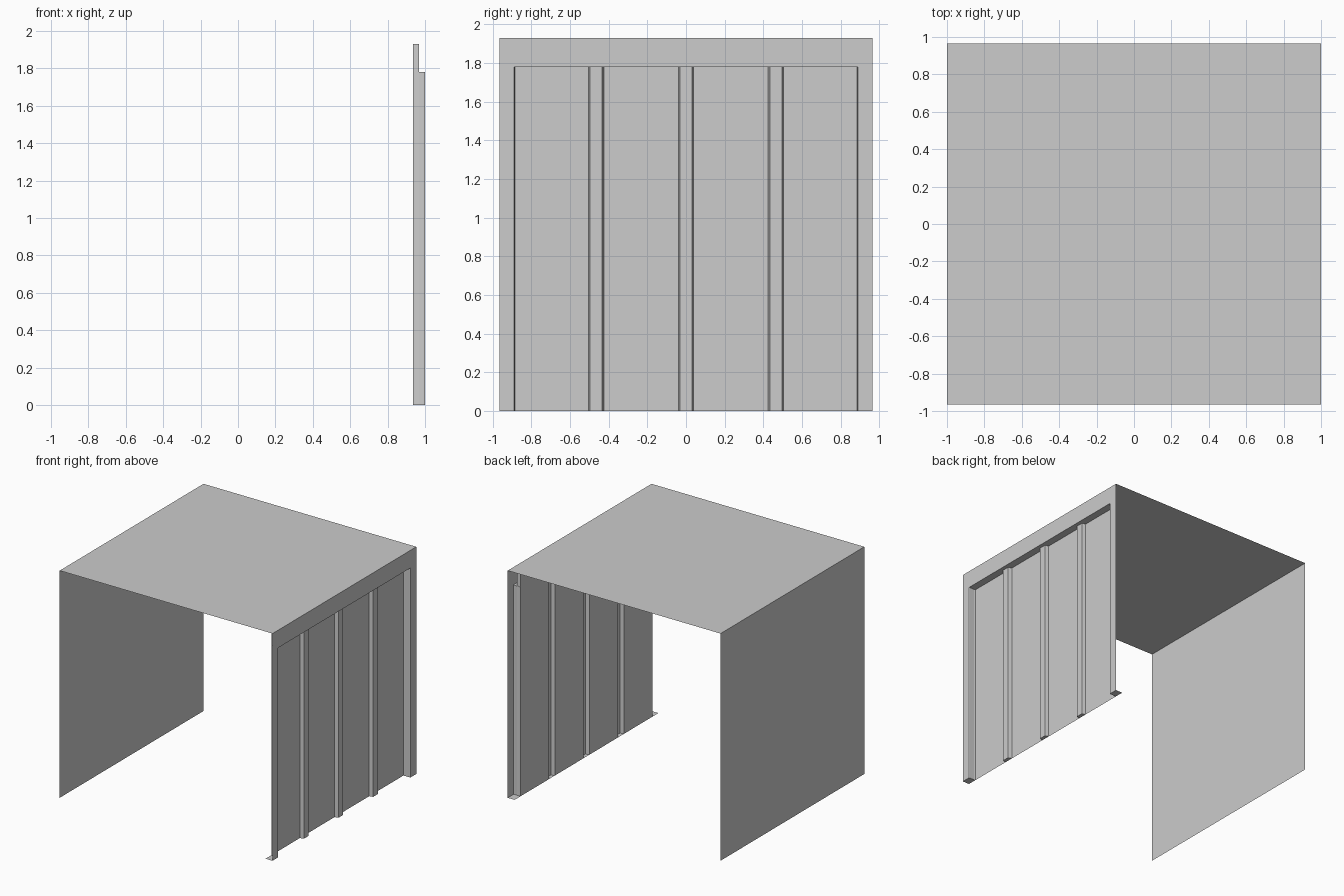
import bpy
import bmesh

cube = bpy.data.objects.get("Cube")
if cube:
    bpy.data.objects.remove(cube, do_unlink=True)

grey = bpy.data.materials.new("light_grey")
grey.use_nodes = True
COLOUR = (0.604, 0.604, 0.604, 1)
grey.diffuse_color = COLOUR
grey.node_tree.nodes["Principled BSDF"].inputs["Base Color"].default_value = COLOUR

HALF_Y, TOP = 0.965, 1.93            # half length and roof height
OPEN_Y, OPEN_TOP = 0.89, 1.78        # framed opening in the ribbed wall
SHEET, RIB = 0.935, 0.967            # panel plane and rib crest
RIB_CENTRES = (-0.465, 0, 0.465)
RIB_BASE, RIB_CREST = 0.04, 0.031    # rib half widths


def finish(name, bm):
    mesh = bpy.data.meshes.new(name)
    bm.to_mesh(mesh)
    bm.free()
    mesh.materials.append(grey)
    obj = bpy.data.objects.new(name, mesh)
    bpy.context.collection.objects.link(obj)
    return obj


def add_face(bm, points):
    bm.faces.new([bm.verts.new(p) for p in points])


def add_strip(bm, path, z0, z1):
    """Raise a plan path of (x, y) points into an upright sheet."""
    low = [bm.verts.new((x, y, z0)) for x, y in path]
    high = [bm.verts.new((x, y, z1)) for x, y in path]
    for i in range(len(path) - 1):
        bm.faces.new((low[i], low[i + 1], high[i + 1], high[i]))


def add_foot(bm, path):
    """Close a plan outline at ground level, facing down."""
    add_face(bm, [(x, y, 0) for x, y in reversed(path)])


# Roof sheet
bm = bmesh.new()
add_face(bm, [(-1, -HALF_Y, TOP), (1, -HALF_Y, TOP), (1, HALF_Y, TOP), (-1, HALF_Y, TOP)])
finish("roof", bm)

# Plain left-hand wall sheet
bm = bmesh.new()
add_strip(bm, [(-1, HALF_Y), (-1, -HALF_Y)], 0, TOP)
finish("plain_wall", bm)

# Header above the opening, with its soffit
bm = bmesh.new()
add_strip(bm, [(1, -HALF_Y), (1, HALF_Y)], OPEN_TOP, TOP)
add_face(bm, [(SHEET, -OPEN_Y, OPEN_TOP), (SHEET, OPEN_Y, OPEN_TOP),
              (1, OPEN_Y, OPEN_TOP), (1, -OPEN_Y, OPEN_TOP)])
finish("header", bm)

# Corner posts: outer face, chamfered jamb and foot
for name, side in (("front_post", -1), ("back_post", 1)):
    bm = bmesh.new()
    path = [(1, side * HALF_Y), (1, side * OPEN_Y),
            (0.993, side * (OPEN_Y - 0.004)), (SHEET, side * (OPEN_Y - 0.004))]
    foot = path + [(SHEET, side * HALF_Y)]
    if side > 0:
        path.reverse()
        foot.reverse()
    add_strip(bm, path, 0, OPEN_TOP)
    add_foot(bm, foot)
    finish(name, bm)

# Ribbed panel: one folded sheet with returned edges and closed rib feet
bm = bmesh.new()
path = [(RIB, -OPEN_Y), (SHEET, 0.006 - OPEN_Y)]
for c in RIB_CENTRES:
    rib = [(SHEET, c - RIB_BASE), (RIB, c - RIB_CREST),
           (RIB, c + RIB_CREST), (SHEET, c + RIB_BASE)]
    add_foot(bm, list(reversed(rib))[::-1])
    path += rib
path += [(SHEET, OPEN_Y - 0.006), (RIB, OPEN_Y)]
add_strip(bm, path, 0, TOP)
finish("ribbed_panel", bm)
